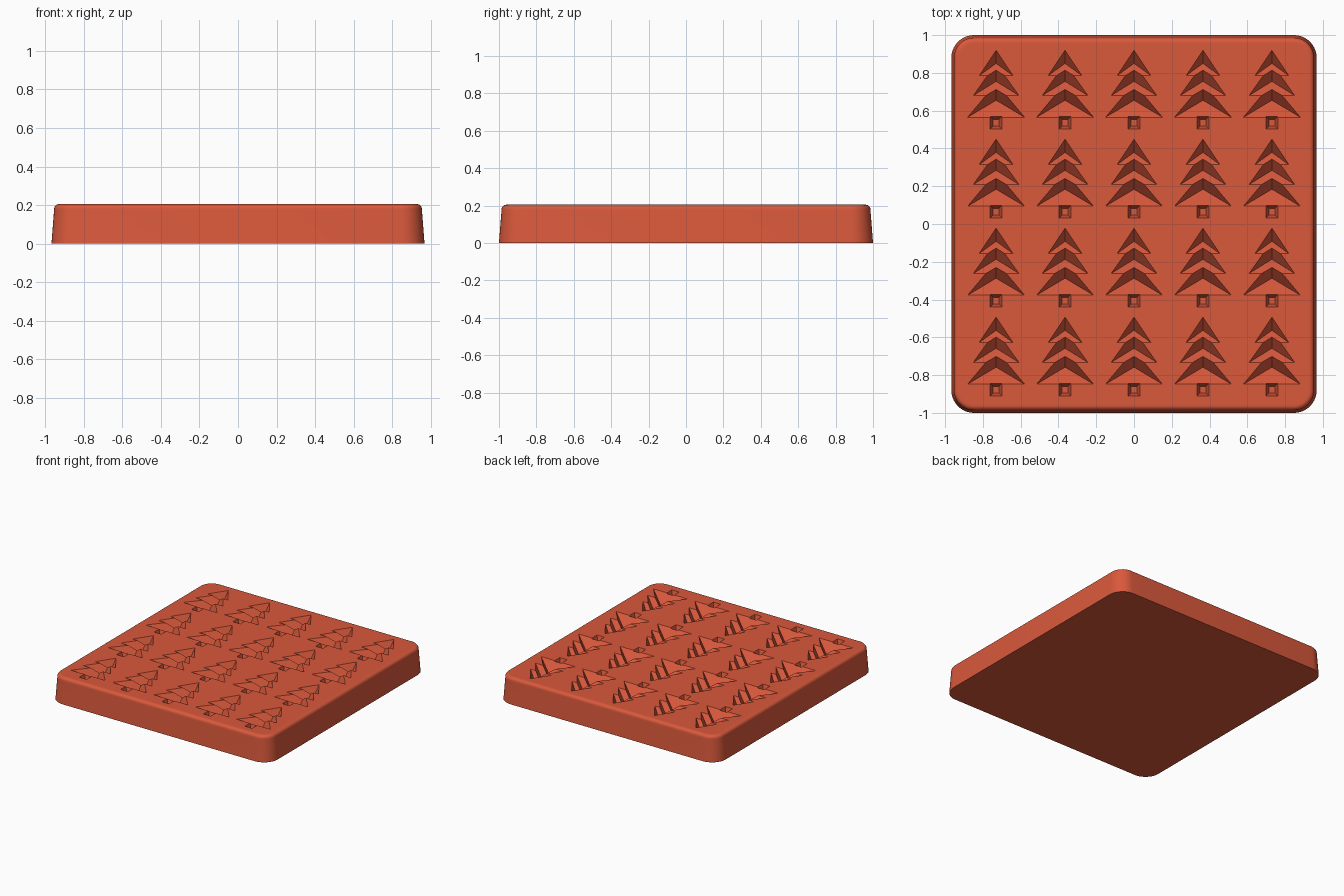
import bpy, bmesh
from math import cos, sin, pi, radians

cube = bpy.data.objects.get("Cube")
if cube:
    bpy.data.objects.remove(cube)

TOP = 0.205
COLUMNS = [0.365 * i for i in range(-2, 3)]
ROWS = [0.92 - 0.471 * i for i in range(4)]   # y of each tree tip

red = bpy.data.materials.new("silicone red")
red.use_nodes = True
color = (0.70, 0.10, 0.045, 1)
red.diffuse_color = color
bsdf = red.node_tree.nodes["Principled BSDF"]
bsdf.inputs["Base Color"].default_value = color
bsdf.inputs["Roughness"].default_value = 0.6


def loft(bm, rings):
    """Closed solid through rings of equal point count; a 1-point last ring is a tip."""
    loops = [[bm.verts.new(p) for p in ring] for ring in rings]
    n = len(loops[0])
    bm.faces.new(loops[0])
    for a, b in zip(loops, loops[1:]):
        for i in range(n):
            j = (i + 1) % n
            if len(b) == 1:
                bm.faces.new((a[i], a[j], b[0]))
            else:
                bm.faces.new((a[i], a[j], b[j], b[i]))
    if len(loops[-1]) > 1:
        bm.faces.new(loops[-1])


def make_object(name, bm):
    bmesh.ops.recalc_face_normals(bm, faces=bm.faces)
    mesh = bpy.data.meshes.new(name)
    bm.to_mesh(mesh)
    bm.free()
    mesh.materials.append(red)
    obj = bpy.data.objects.new(name, mesh)
    bpy.context.collection.objects.link(obj)
    return obj


def rounded_rect(inset, z, radius=0.12, steps=10):
    w, d, r = 0.967 - inset, 1.0 - inset, radius - inset
    ring = []
    for k, (sx, sy) in enumerate([(1, 1), (-1, 1), (-1, -1), (1, -1)]):
        for s in range(steps + 1):
            a = (k + s / steps) * pi / 2
            ring.append((sx * (w - r) + r * cos(a), sy * (d - r) + r * sin(a), z))
    return ring


# Tray: tapered wall, rounded rim, flat top
RIM, WALL = 0.025, 0.014
profile = [(0, 0), (WALL * 0.95, TOP - RIM - 0.01)]
for s in range(7):
    a = s / 6 * pi / 2
    profile.append((WALL + RIM * (1 - cos(a)), TOP - RIM + RIM * sin(a)))
profile.append((WALL + RIM + 0.01, TOP))
bm = bmesh.new()
loft(bm, [rounded_rect(i, z) for i, z in profile])
tray = make_object("mould_tray", bm)


def tier_cavity(bm, x, tip, start, base, half, deep_y, depth):
    """Upside-down pyramid under a triangular opening."""
    outline = [(x - half, tip - base), (x + half, tip - base), (x, tip - start)]
    loft(bm, [[(*p, TOP + 0.05) for p in outline],
              [(*p, TOP) for p in outline],
              [(x, tip - deep_y, TOP - depth)]])


def trunk_cavity(bm, x, tip):
    def ring(inset, z):
        w, y0, y1 = 0.032 - inset, tip - 0.418 + inset, tip - 0.35 - inset
        return [(x - w, y0, z), (x + w, y0, z), (x + w, y1, z), (x - w, y1, z)]
    loft(bm, [ring(0, TOP + 0.05), ring(0, TOP), ring(0.016, TOP - 0.05)])


# Tree cavities: three tiers and a trunk
TIERS = [(0, 0.135, 0.09, 0.07, 0.075),
         (0.07, 0.24, 0.121, 0.165, 0.09),
         (0.175, 0.355, 0.151, 0.265, 0.105)]
cutters = []
for number in range(4):
    bm = bmesh.new()
    for x in COLUMNS:
        for tip in ROWS:
            if number < 3:
                tier_cavity(bm, x, tip, *TIERS[number])
            else:
                trunk_cavity(bm, x, tip)
    cutter = make_object(f"cavity_cutter_{number + 1}", bm)
    cutter.hide_render = True
    mod = tray.modifiers.new("cavity", "BOOLEAN")
    mod.operation = "DIFFERENCE"
    mod.solver = "EXACT"
    mod.object = cutter
    cutters.append(cutter)

# Bake the cuts and drop the cutters
bpy.context.view_layer.update()
evaluated = tray.evaluated_get(bpy.context.evaluated_depsgraph_get())
baked = bpy.data.meshes.new_from_object(evaluated)
tray.modifiers.clear()
tray.data = baked
for cutter in cutters:
    bpy.data.objects.remove(cutter)

bpy.ops.object.select_all(action="DESELECT")
tray.select_set(True)
bpy.context.view_layer.objects.active = tray
bpy.ops.object.shade_smooth_by_angle(angle=radians(25))
